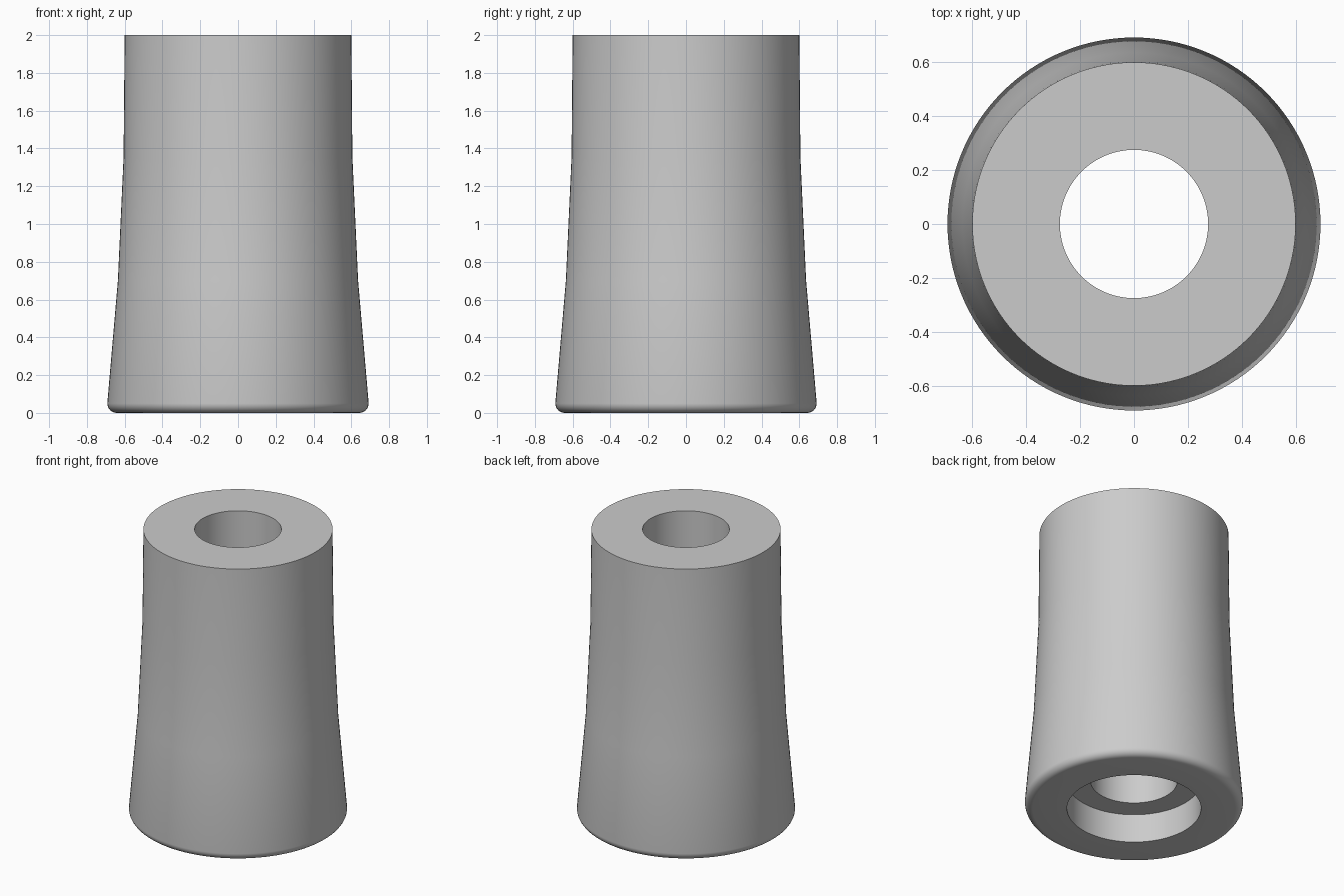
import bpy, bmesh, math

if "Cube" in bpy.data.objects:
    bpy.data.objects.remove(bpy.data.objects["Cube"])

SEGMENTS = 128

# Flared outer wall with a rounded foot, as (radius, z)
foot_r, foot = 0.692, 0.05
outer = [(0.60, 2.0), (0.606, 1.35), (0.636, 0.70), (foot_r, foot)]
for i in range(1, 7):
    a = math.radians(90 * i / 6)
    outer.append((foot_r - foot + foot * math.cos(a), foot - foot * math.sin(a)))

# Counterbore at the bottom and straight through-hole
inner = [(0.425, 0.0), (0.425, 0.20), (0.275, 0.20), (0.275, 2.0)]
profile = outer + inner

# Revolve the closed profile
bm = bmesh.new()
rings = []
for r, z in profile:
    rings.append([bm.verts.new((r * math.cos(2 * math.pi * k / SEGMENTS),
                                r * math.sin(2 * math.pi * k / SEGMENTS), z))
                  for k in range(SEGMENTS)])
for i, a in enumerate(rings):
    b = rings[(i + 1) % len(rings)]
    for k in range(SEGMENTS):
        n = (k + 1) % SEGMENTS
        bm.faces.new((a[k], b[k], b[n], a[n]))
bmesh.ops.recalc_face_normals(bm, faces=bm.faces)

mesh = bpy.data.meshes.new("tapered_foot")
bm.to_mesh(mesh)
bm.free()
obj = bpy.data.objects.new("tapered_foot", mesh)
bpy.context.collection.objects.link(obj)

# Smooth walls, crisp rims
bpy.context.view_layer.objects.active = obj
obj.select_set(True)
bpy.ops.object.shade_smooth_by_angle(angle=math.radians(30))
